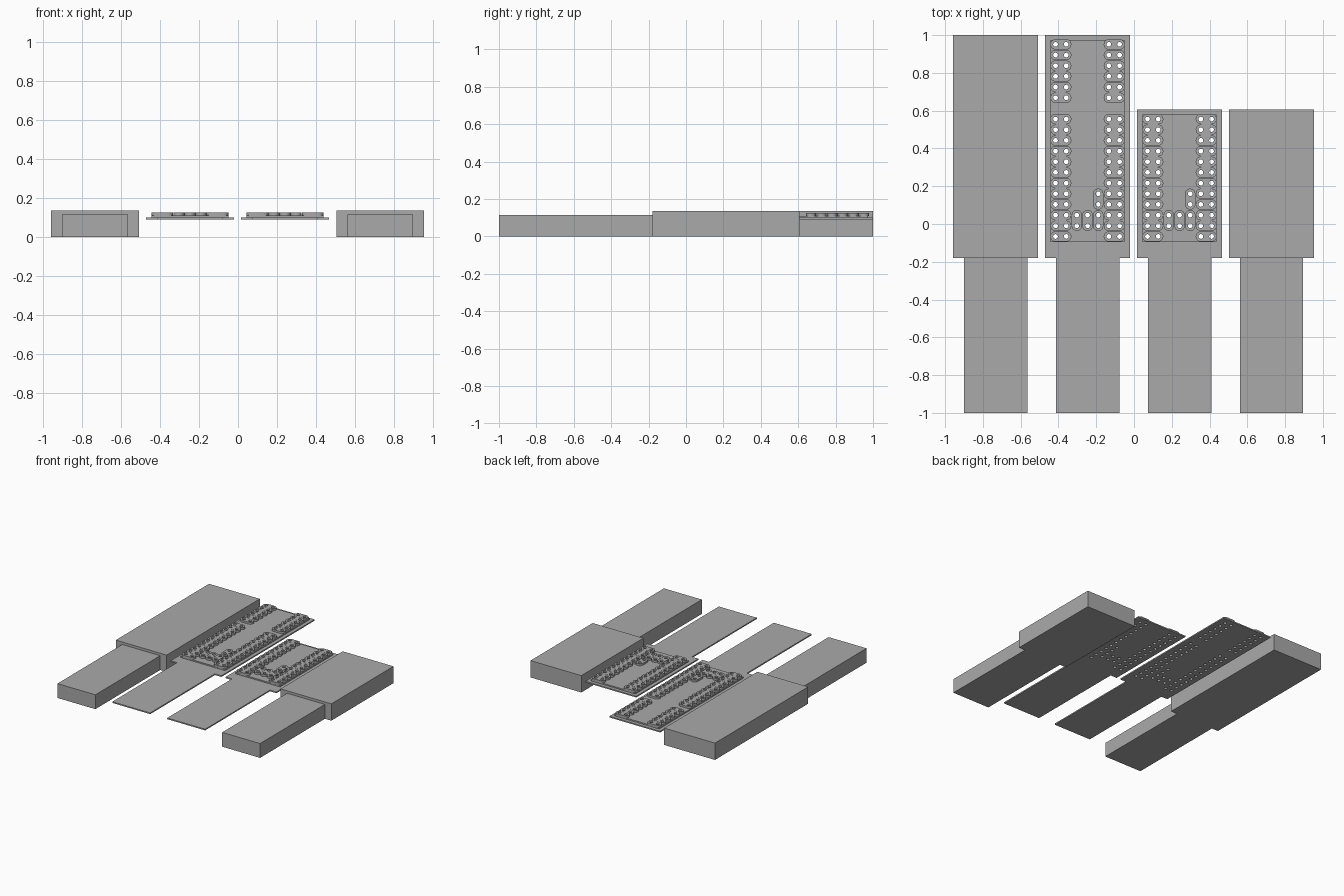
import bpy, bmesh, math
from mathutils import Matrix

old = bpy.data.objects.get("Cube")
if old:
    bpy.data.objects.remove(old, do_unlink=True)

grey = bpy.data.materials.new("plain grey")
grey.use_nodes = True
grey.diffuse_color = (0.4, 0.4, 0.4, 1)
grey.node_tree.nodes["Principled BSDF"].inputs["Base Color"].default_value = (0.4, 0.4, 0.4, 1)

PITCH = 0.0565            # spacing of the hole grid
FIRST_ROW = -0.066
FRONT, STEP = -1.0, -0.18  # handle front, start of the wide body
PLATE_LOW, PLATE_TOP, DECK_TOP, PAD_TOP = 0.09, 0.10, 0.11, 0.126


def finish(name, bm):
    bmesh.ops.recalc_face_normals(bm, faces=bm.faces)
    mesh = bpy.data.meshes.new(name)
    bm.to_mesh(mesh)
    bm.free()
    mesh.materials.append(grey)
    obj = bpy.data.objects.new(name, mesh)
    bpy.context.collection.objects.link(obj)
    return obj


def prism(bm, outline, low, high):
    """Extrude a flat outline from low to high."""
    face = bm.faces.new([bm.verts.new((x, y, low)) for x, y in outline])
    side = bmesh.ops.extrude_face_region(bm, geom=[face])["geom"]
    tops = [v for v in side if isinstance(v, bmesh.types.BMVert)]
    bmesh.ops.translate(bm, verts=tops, vec=(0, 0, high - low))


def rect(cx, half, front, back):
    return [(cx - half, front), (cx + half, front), (cx + half, back), (cx - half, back)]


def capsule(a, b, radius, steps=10):
    """Rounded outline around two hole centres."""
    heading = math.atan2(b[1] - a[1], b[0] - a[0])
    points = []
    for centre, start in ((b, heading - math.pi / 2), (a, heading + math.pi / 2)):
        for i in range(steps + 1):
            t = start + math.pi * i / steps
            points.append((centre[0] + radius * math.cos(t), centre[1] + radius * math.sin(t)))
    return points


def cut(obj, cutter):
    mod = obj.modifiers.new("holes", 'BOOLEAN')
    mod.operation = 'DIFFERENCE'
    mod.solver = 'EXACT'
    mod.object = cutter
    bpy.context.view_layer.objects.active = obj
    bpy.ops.object.modifier_apply(modifier=mod.name)


def solid_block(name, cx, back):
    # wide body
    bm = bmesh.new()
    prism(bm, rect(cx, 0.225, STEP, back), 0, 0.135)
    finish(name + "_body", bm)
    # lower narrow handle
    bm = bmesh.new()
    prism(bm, rect(cx, 0.168, FRONT, STEP), 0, 0.115)
    finish(name + "_handle", bm)


def pin_plate(name, cx, back, rows):
    def hole(col, row):
        return (cx + (col - 3) * PITCH, FIRST_ROW + row * PITCH)

    # paired holes: side columns, then the short bridges across the front
    pairs = [(hole(c, r), hole(c + 1, r)) for r in rows for c in (0, 5)]
    pairs += [(hole(c, 1), hole(c, 2)) for c in (2, 3, 4)]
    pairs.append((hole(4, 3), hole(4, 4)))

    # hole cutter
    bm = bmesh.new()
    for x, y in (p for pair in pairs for p in pair):
        bmesh.ops.create_cone(bm, cap_ends=True, segments=16, radius1=0.0125, radius2=0.0125,
                              depth=0.2, matrix=Matrix.Translation((x, y, PLATE_LOW)))
    cutter = finish("hole_cutter", bm)
    cutter.hide_render = True

    # stepped base plate with its handle
    bm = bmesh.new()
    handle = rect(cx, 0.168, FRONT, STEP)
    body = rect(cx, 0.225, STEP, back)
    prism(bm, handle[:2] + [handle[2]] + body[1:] + [body[0], handle[3]], PLATE_LOW, PLATE_TOP)
    plate = finish(name + "_base", bm)

    # raised deck under the pads
    bm = bmesh.new()
    prism(bm, rect(cx, 0.197, -0.094, back - 0.027), PLATE_TOP, DECK_TOP)
    deck = finish(name + "_deck", bm)

    # rounded pads around each pair of holes
    bm = bmesh.new()
    for a, b in pairs:
        prism(bm, capsule(a, b, 0.0275), DECK_TOP, PAD_TOP)
    pads = finish(name + "_pads", bm)

    for obj in (plate, deck, pads):
        cut(obj, cutter)
        bpy.ops.object.select_all(action='DESELECT')
        obj.select_set(True)
        bpy.ops.object.shade_smooth_by_angle(angle=math.radians(30))
    bpy.data.objects.remove(cutter, do_unlink=True)


LONG, SHORT = 1.0, 0.607
short_rows = list(range(12))
long_rows = short_rows + list(range(13, 19))   # one row left empty

solid_block("long_block", -0.732, LONG)
pin_plate("long_plate", -0.246, LONG, long_rows)
pin_plate("short_plate", 0.241, SHORT, short_rows)
solid_block("short_block", 0.728, SHORT)
